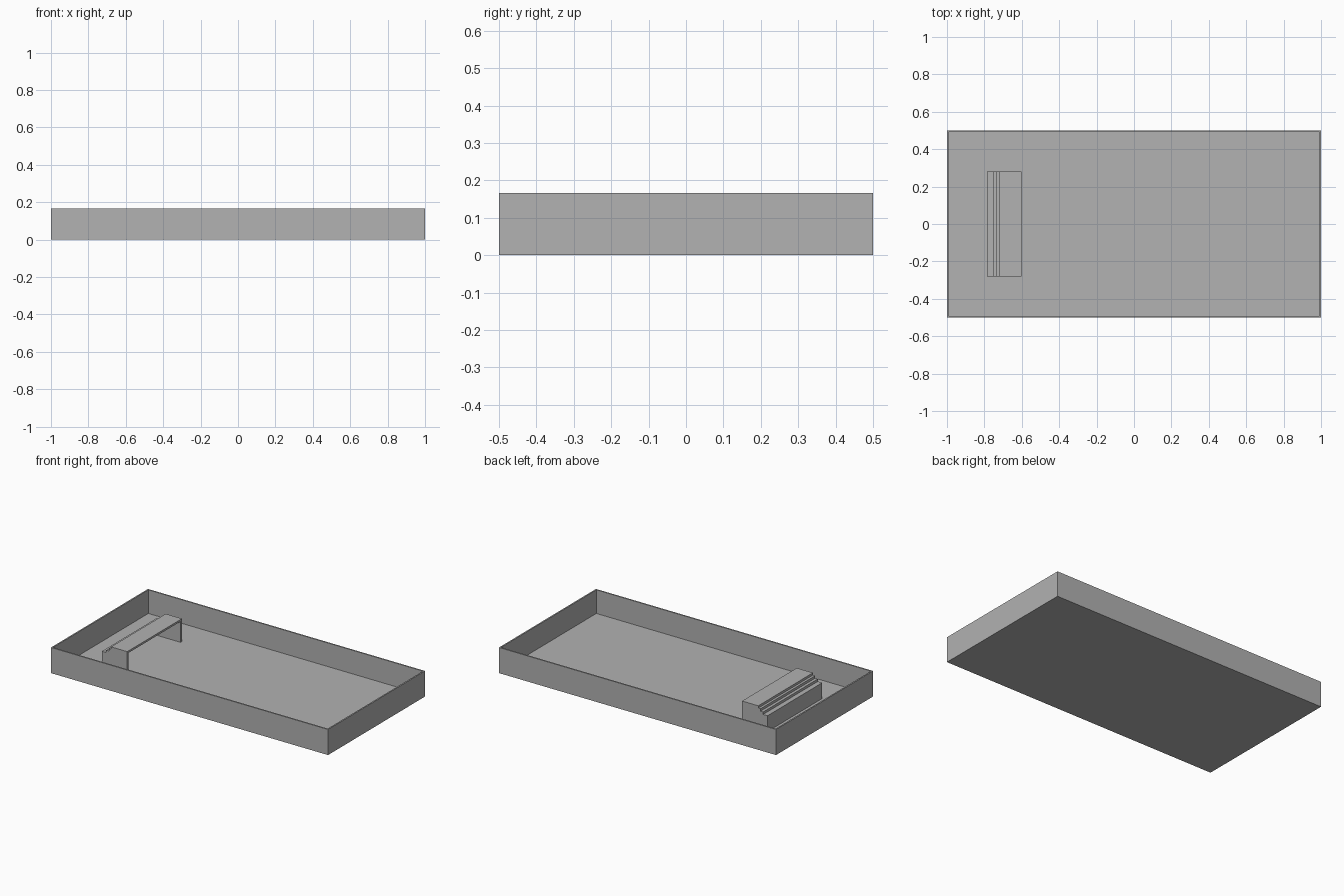
import bpy
import bmesh

if "Cube" in bpy.data.objects:
    bpy.data.objects.remove(bpy.data.objects["Cube"], do_unlink=True)

LENGTH, WIDTH, HEIGHT = 2.0, 1.0, 0.167
WALL = 0.013      # thickness of walls, floor and shell
HALF = 0.282      # half the width of the stepped bench

grey = bpy.data.materials.new("plain grey")
grey.use_nodes = True
colour = (0.445, 0.445, 0.445, 1)
grey.diffuse_color = colour
grey.node_tree.nodes["Principled BSDF"].inputs["Base Color"].default_value = colour


def finish(bm, name):
    bmesh.ops.recalc_face_normals(bm, faces=bm.faces)
    mesh = bpy.data.meshes.new(name)
    bm.to_mesh(mesh)
    bm.free()
    mesh.materials.append(grey)
    obj = bpy.data.objects.new(name, mesh)
    bpy.context.collection.objects.link(obj)
    return obj


def extrude_profile(name, points, y0, y1):
    """Sweep an x-z outline along y."""
    bm = bmesh.new()
    face = bm.faces.new([bm.verts.new((x, y0, z)) for x, z in points])
    swept = bmesh.ops.extrude_face_region(bm, geom=[face])
    verts = [v for v in swept["geom"] if isinstance(v, bmesh.types.BMVert)]
    bmesh.ops.translate(bm, verts=verts, vec=(0, y1 - y0, 0))
    return finish(bm, name)


# Open tray: a box whose top is inset and pushed down to the floor
bm = bmesh.new()
bmesh.ops.create_cube(bm, size=1)
bmesh.ops.scale(bm, verts=bm.verts, vec=(LENGTH, WIDTH, HEIGHT))
bmesh.ops.translate(bm, verts=bm.verts, vec=(0, 0, HEIGHT / 2))
top = max(bm.faces, key=lambda f: f.calc_center_median().z)
bmesh.ops.inset_region(bm, faces=[top], thickness=WALL)
inner = bmesh.ops.extrude_face_region(bm, geom=[top])
verts = [v for v in inner["geom"] if isinstance(v, bmesh.types.BMVert)]
bmesh.ops.translate(bm, verts=verts, vec=(0, 0, WALL - HEIGHT))
if top.is_valid:
    bmesh.ops.delete(bm, geom=[top], context="FACES_ONLY")
finish(bm, "tray")

# Stepped outline of the bench, from the back foot up to the open front
risers = (-0.786, -0.754, -0.735, -0.719)
treads = (0.116, 0.132, 0.148, 0.163)
front = -0.602
outer = [(risers[0], WALL)]
for i, (x, z) in enumerate(zip(risers, treads)):
    x_next = risers[i + 1] if i < 3 else front
    outer += [(x, z), (x_next, z)]

# Hollow shell following the steps, open underneath and toward +x
inside = [(x + WALL, z - WALL) for x, z in outer[1:-1]]
inside = [(risers[0] + WALL, WALL)] + inside + [(front, treads[-1] - WALL)]
extrude_profile("bench_shell", outer + inside[::-1], -HALF + WALL, HALF - WALL)

# Solid panels closing both ends
end_outline = outer + [(front, WALL)]
for side, sign in (("left", -1), ("right", 1)):
    extrude_profile("bench_end_" + ("front" if sign < 0 else "back"),
                    end_outline, sign * HALF, sign * (HALF - WALL))
